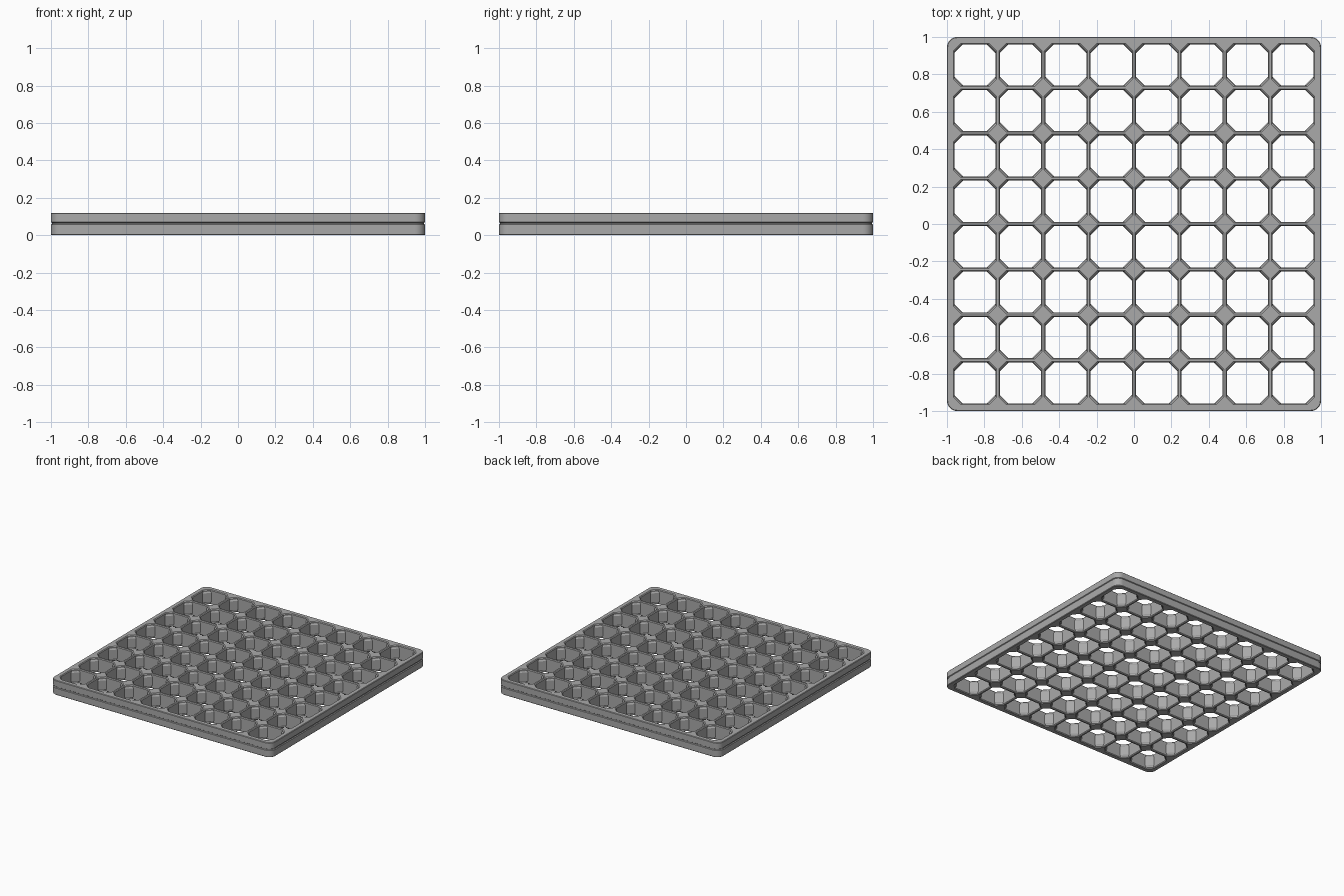
import bpy, bmesh, math

cube = bpy.data.objects.get("Cube")
if cube:
    bpy.data.objects.remove(cube)

CELLS, PITCH, HEIGHT, RADIUS = 8, 0.243, 0.12, 0.055

grey = bpy.data.materials.new("mid grey")
grey.use_nodes = True
colour = (0.4, 0.4, 0.4, 1)
grey.diffuse_color = colour
grey.node_tree.nodes["Principled BSDF"].inputs["Base Color"].default_value = colour

bm = bmesh.new()


def octagon(cx, cy, half, cut):
    """Square with cut corners, counter-clockwise."""
    k = half - cut
    return [(cx + x, cy + y) for x, y in
            ((half, -k), (half, k), (k, half), (-k, half),
             (-half, k), (-half, -k), (-k, -half), (k, -half))]


def rounded_square(inset):
    """Frame outline with arc corners."""
    r, c, steps = RADIUS - inset, 1 - RADIUS, 8
    pts = []
    for q in range(4):
        mid = math.radians(45 + 90 * q)
        sx, sy = math.copysign(c, math.cos(mid)), math.copysign(c, math.sin(mid))
        for i in range(steps + 1):
            a = math.radians(90 * (q + i / steps))
            pts.append((sx + r * math.cos(a), sy + r * math.sin(a)))
    return pts


def loft(sections):
    """Skin a stack of (outline, z) sections; return bottom and top rings."""
    rings = [[bm.verts.new((x, y, z)) for x, y in pts] for pts, z in sections]
    for low, high in zip(rings, rings[1:]):
        n = len(low)
        for i in range(n):
            j = (i + 1) % n
            bm.faces.new((low[i], low[j], high[j], high[i]))
    return rings[0], rings[-1]


# Outer wall: bevelled rims and a shallow groove around the middle
wall = [(0.004, 0), (0, 0.004), (0, 0.056), (0.006, 0.060),
        (0.006, 0.066), (0, 0.070), (0, HEIGHT - 0.004), (0.004, HEIGHT)]
ends = [loft([(rounded_square(inset), z) for inset, z in wall])]

# Cell openings: chamfered lips, solid corner posts bulging inside
opening = [(0.1155, 0.040, 0), (0.110, 0.040, 0.006), (0.110, 0.040, 0.016),
           (0.110, 0.047, 0.024)]
opening += [(h, c, HEIGHT - z) for h, c, z in reversed(opening)]
for ix in range(CELLS):
    for iy in range(CELLS):
        cx, cy = ((i - (CELLS - 1) / 2) * PITCH for i in (ix, iy))
        ends.append(loft([(octagon(cx, cy, h, c), z) for h, c, z in opening]))

# Flat lattice faces on the underside and the top
for side in (0, 1):
    edges = [bm.edges.get((ring[i - 1], ring[i]))
             for ring in (e[side] for e in ends) for i in range(len(ring))]
    bmesh.ops.triangle_fill(bm, edges=edges, use_beauty=True,
                            normal=(0, 0, 2 * side - 1))

bmesh.ops.recalc_face_normals(bm, faces=bm.faces)
mesh = bpy.data.meshes.new("grid_panel")
bm.to_mesh(mesh)
bm.free()
mesh.materials.append(grey)
panel = bpy.data.objects.new("grid_panel", mesh)
bpy.context.collection.objects.link(panel)

# Smooth the rounded frame corners, keep all other edges crisp
bpy.context.view_layer.objects.active = panel
panel.select_set(True)
bpy.ops.object.shade_smooth_by_angle(angle=math.radians(25))
